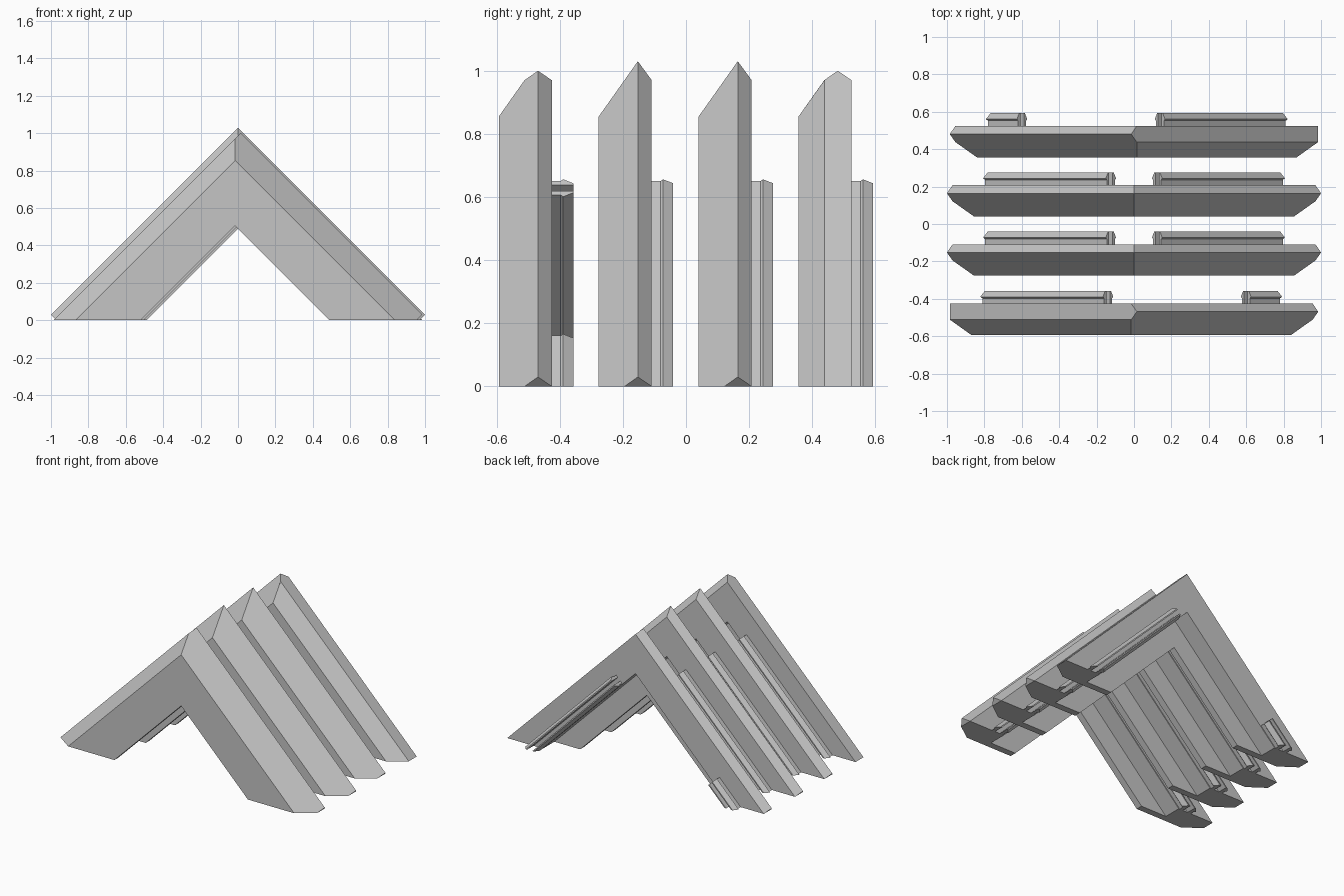
import bpy, bmesh
from mathutils import Vector

old = bpy.data.objects.get("Cube")
if old:
    bpy.data.objects.remove(old)

grey = bpy.data.materials.new("stone_grey")
grey.use_nodes = True
colour = (0.56, 0.56, 0.56, 1)
grey.diffuse_color = colour
grey.node_tree.nodes["Principled BSDF"].inputs["Base Color"].default_value = colour

# Sections: (depth, height above the 45 degree slope line)
# The inner edge is stepped: a thin front plate hangs below the back block
STEP = [(0.168, 0.70), (0.045, 0.70), (0.045, 0.505), (0, 0.505), (0, 0.855)]
RIDGED = STEP + [(0.124, 1.03), (0.168, 0.97)]
FLAT = STEP + [(0.082, 0.97), (0.168, 0.97)]
# Clip rail: two hooked prongs with an open slot between them
RAIL_MID = 0.752
PRONG = [(0.165, 0.019), (0.165, 0.044), (0.196, 0.044),
         (0.204, 0.055), (0.236, 0.03), (0.236, 0.019)]
PRONGS = [[(y, RAIL_MID + s * h) for y, h in PRONG] for s in (1, -1)]
END = 0.97          # square cut at the foot
GROUND = ((0, 0, 0), (0, 0, -1), True)


def sloped_bar(section, cuts, side):
    """Prism running down a 45 degree slope, trimmed by planes."""
    bm = bmesh.new()
    ends = [[bm.verts.new((x, y, c - x)) for y, c in section] for x in (-0.6, 1.6)]
    bm.faces.new(ends[0])
    bm.faces.new(ends[1][::-1])
    n = len(section)
    for i in range(n):
        j = (i + 1) % n
        bm.faces.new((ends[0][i], ends[1][i], ends[1][j], ends[0][j]))
    for point, normal, capped in cuts:
        cut = bmesh.ops.bisect_plane(
            bm, geom=bm.verts[:] + bm.edges[:] + bm.faces[:], dist=1e-5,
            plane_co=Vector(point), plane_no=Vector(normal), clear_outer=True)
        if capped:
            edges = [e for e in cut["geom_cut"] if isinstance(e, bmesh.types.BMEdge)]
            bmesh.ops.edgeloop_fill(bm, edges=edges)
    for v in bm.verts:
        v.co.x *= side
    mesh = bpy.data.meshes.new("bar")
    bm.to_mesh(mesh)
    bm.free()
    return mesh


def make_object(name, meshes, location):
    """Weld the given meshes into one object."""
    bm = bmesh.new()
    for mesh in meshes:
        bm.from_mesh(mesh)
        bpy.data.meshes.remove(mesh)
    bmesh.ops.remove_doubles(bm, verts=bm.verts[:], dist=1e-4)
    bmesh.ops.recalc_face_normals(bm, faces=bm.faces[:])
    mesh = bpy.data.meshes.new(name)
    bm.to_mesh(mesh)
    bm.free()
    mesh.materials.append(grey)
    obj = bpy.data.objects.new(name, mesh)
    obj.location = location
    bpy.context.collection.objects.link(obj)


# Each chevron: flat-topped side (0 for none), sideways shift
CHEVRONS = [("front", -1, -0.015), ("front_middle", 0, 0),
            ("back_middle", 0, 0), ("back", 1, 0.015)]

for i, (name, flat_side, shift) in enumerate(CHEVRONS):
    place = (shift, -0.593 + 0.3165 * i, 0)
    legs = []
    for side, side_name in ((-1, "right"), (1, "left")):
        # Leg, mitred at the apex and cut at the foot
        cuts = [GROUND, ((END, 0, 0), (1, 0, -1), True)]
        if flat_side == -side:
            cuts.append(((0, 0, END), (-1, 0, 1), True))
        cuts.append(((0, 0, 0), (-1, 0, 0), False))
        legs.append(sloped_bar(FLAT if side == flat_side else RIDGED, cuts, side))

        # Back clip rail, short on the side opposite a flat-topped leg
        start = 0.475 if flat_side == -side else -0.505
        rail_cuts = [GROUND, ((start, 0, 0), (-1, 0, 1), True)]
        prongs = [sloped_bar(prong, rail_cuts, side) for prong in PRONGS]
        make_object(f"{name}_{side_name}_clip_rail", prongs, place)
    make_object(f"{name}_chevron", legs, place)
